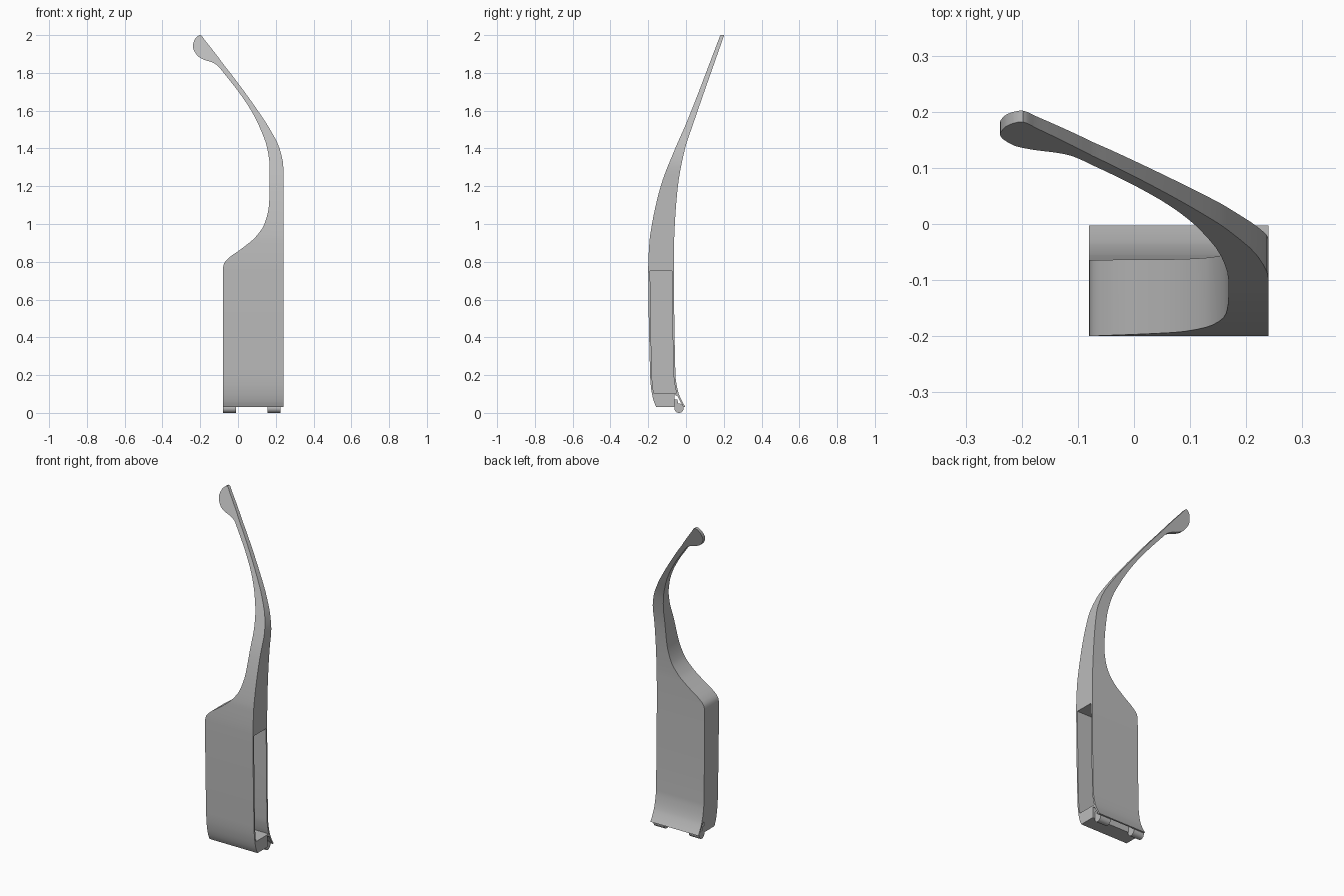
import bpy, bmesh, math
from mathutils import Matrix

if "Cube" in bpy.data.objects:
    bpy.data.objects.remove(bpy.data.objects["Cube"])

grey = bpy.data.materials.new("grey_plastic")
grey.diffuse_color = (0.5, 0.5, 0.5, 1)
grey.use_nodes = True
grey.node_tree.nodes["Principled BSDF"].inputs["Base Color"].default_value = grey.diffuse_color

# side profile: z, front y, back y
SIDE = [(0.03, -0.157, -0.003), (0.06, -0.170, -0.020), (0.10, -0.180, -0.038),
        (0.15, -0.187, -0.050), (0.20, -0.190, -0.056), (0.76, -0.200, -0.064),
        (0.90, -0.194, -0.063), (1.00, -0.180, -0.059), (1.20, -0.134, -0.043),
        (1.40, -0.057, -0.005), (1.53, 0.000, 0.038), (2.00, 0.182, 0.202)]
# outline: z, inner x, outer x
OUTLINE = [(0.03, -0.080, 0.240), (0.76, -0.080, 0.240), (0.785, -0.076, 0.240),
           (0.81, -0.060, 0.240), (0.87, 0.020, 0.240), (0.93, 0.092, 0.240),
           (1.00, 0.140, 0.240), (1.10, 0.164, 0.240), (1.20, 0.168, 0.240),
           (1.30, 0.168, 0.240), (1.40, 0.155, 0.220), (1.50, 0.120, 0.170),
           (1.60, 0.070, 0.105), (1.70, 0.003, 0.034), (1.80, -0.076, -0.041),
           (1.84, -0.110, -0.073), (1.855, -0.135, -0.084), (1.87, -0.180, -0.095),
           (1.89, -0.214, -0.110), (1.94, -0.239, -0.149), (1.975, -0.230, -0.177),
           (1.993, -0.216, -0.190), (2.00, -0.204, -0.198)]


def curve(rows, z, col):
    """Monotone smooth interpolation of one column."""
    n = len(rows)
    d = [(rows[i + 1][col] - rows[i][col]) / (rows[i + 1][0] - rows[i][0]) for i in range(n - 1)]

    def slope(i):
        if i == 0 or i == n - 1:
            return d[min(i, n - 2)]
        a, b = d[i - 1], d[i]
        return 2 * a * b / (a + b) if a * b > 0 else 0.0
    i = max(k for k in range(n - 1) if k == 0 or rows[k][0] <= z)
    h = rows[i + 1][0] - rows[i][0]
    t = (z - rows[i][0]) / h
    return (rows[i][col] * (1 + 2 * t) * (1 - t) ** 2 + rows[i + 1][col] * t * t * (3 - 2 * t)
            + h * slope(i) * t * (1 - t) ** 2 + h * slope(i + 1) * t * t * (t - 1))


def finish(name, bm):
    bmesh.ops.recalc_face_normals(bm, faces=bm.faces)
    me = bpy.data.meshes.new(name)
    bm.to_mesh(me)
    bm.free()
    me.materials.append(grey)
    ob = bpy.data.objects.new(name, me)
    bpy.context.collection.objects.link(ob)
    return ob


def loft(name, rings):
    """Skin a stack of rings that share a point count, with end caps."""
    bm = bmesh.new()
    loops = [[bm.verts.new(p) for p in r] for r in rings]
    n = len(loops[0])
    for a, b in zip(loops, loops[1:]):
        for i in range(n):
            bm.faces.new((a[i], a[(i + 1) % n], b[(i + 1) % n], b[i]))
    bm.faces.new(loops[0])
    bm.faces.new(loops[-1])
    return finish(name, bm)


def ring(x0, x1, y0, y1, z):
    return [(x0, y0, z), (x1, y0, z), (x1, y1, z), (x0, y1, z)]


def select(ob):
    bpy.ops.object.select_all(action='DESELECT')
    ob.select_set(True)
    bpy.context.view_layer.objects.active = ob


def cut(ob, cutter):
    mod = ob.modifiers.new("cut", 'BOOLEAN')
    mod.operation, mod.solver, mod.object = 'DIFFERENCE', 'EXACT', cutter
    select(ob)
    bpy.ops.object.modifier_apply(modifier=mod.name)
    bpy.data.objects.remove(cutter)


# temple arm: housing, neck and tip in one skin
keys = sorted({r[0] for r in SIDE + OUTLINE})
levels = [a + (b - a) * k / 3 for a, b in zip(keys, keys[1:]) for k in range(3)] + [keys[-1]]
arm = loft("temple_arm", [ring(curve(OUTLINE, z, 1), curve(OUTLINE, z, 2),
                               curve(SIDE, z, 1), curve(SIDE, z, 2), z) for z in levels])

# housing cavity, open on the outer side
cut(arm, loft("cavity_cutter", [ring(-0.07, 0.3, curve(SIDE, z, 1) + 0.01,
                                     curve(SIDE, z, 2) - 0.01, z)
                                for z in (0.105, 0.125, 0.15, 0.175, 0.2, 0.4, 0.75)]))

# groove between the bottom block and the flared back lip
groove = [(-0.06, 0.0), (0.004, 0.0), (-0.013, 0.03), (-0.03, 0.06), (-0.045, 0.088), (-0.06, 0.095)]
cut(arm, loft("groove_cutter", [[(x, y, z) for y, z in groove] for x in (-0.2, 0.4)]))
select(arm)
bpy.ops.object.shade_smooth_by_angle(angle=math.radians(30))

# hinge barrels with a small arm into the block
for name, x0, x1 in (("inner_hinge", -0.08, -0.01), ("outer_hinge", 0.155, 0.225)):
    bm = bmesh.new()
    bmesh.ops.create_cone(bm, cap_ends=True, segments=24, radius1=0.025, radius2=0.025, depth=x1 - x0,
                          matrix=Matrix.Translation(((x0 + x1) / 2, -0.037, 0.025))
                          @ Matrix.Rotation(math.pi / 2, 4, 'Y'))
    barrel = finish(name, bm)
    select(barrel)
    bpy.ops.object.shade_smooth_by_angle(angle=math.radians(30))
    loft(name + "_bracket", [ring(x0, x1, -0.07, -0.04, 0.031), ring(x0, x1, -0.07, -0.045, 0.07)])
